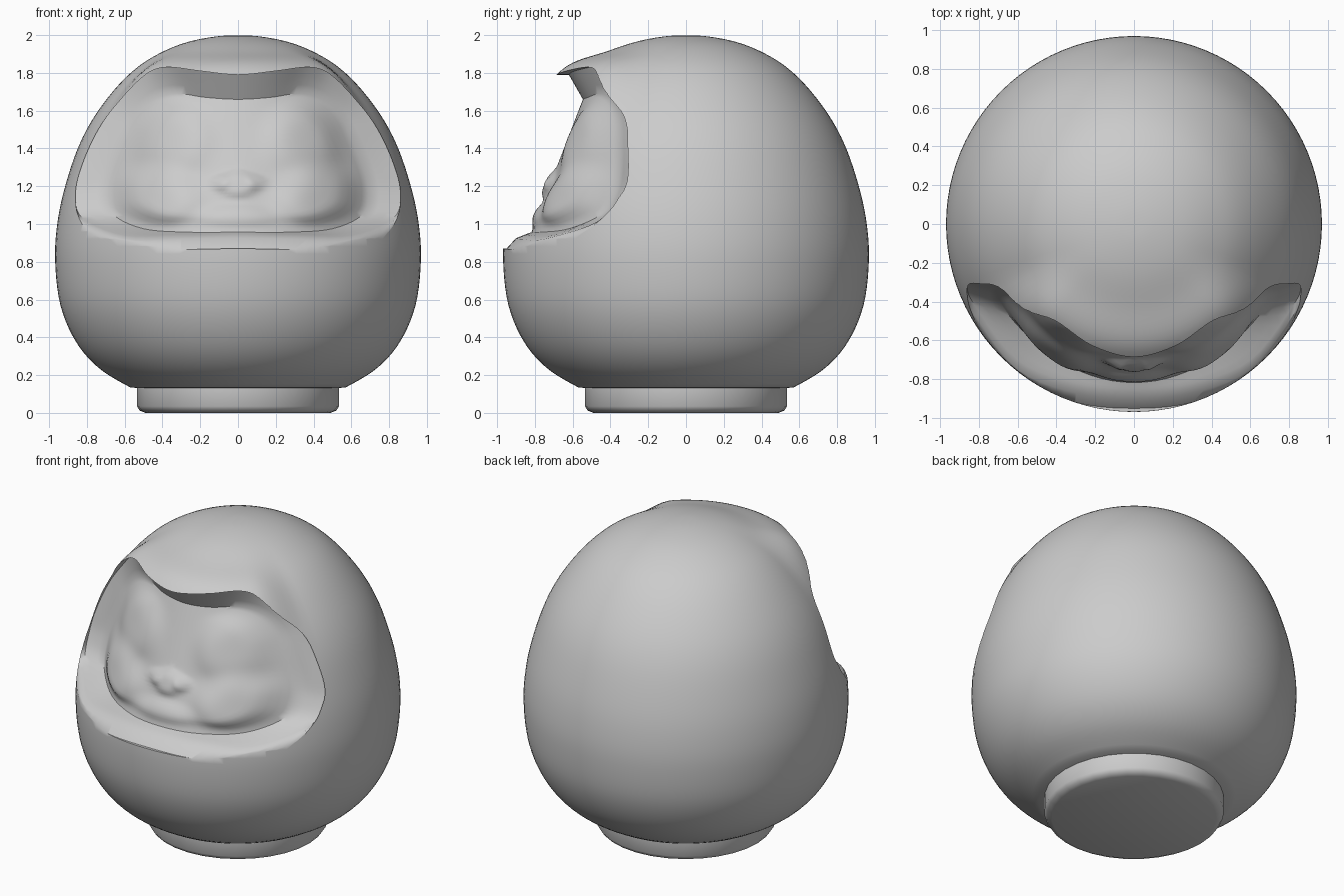
import bpy, bmesh, math
from mathutils import Vector

if "Cube" in bpy.data.objects:
    bpy.data.objects.remove(bpy.data.objects["Cube"])


def catmull(pts, n):
    """Smooth curve through pts[1]..pts[-2]."""
    pts = [Vector(p) for p in pts]
    out = []
    for a, b, c, d in zip(pts, pts[1:], pts[2:], pts[3:]):
        for i in range(n):
            t = i / n
            out.append(0.5 * (2 * b + (c - a) * t + (2 * a - 5 * b + 4 * c - d) * t * t
                              + (3 * b - a - 3 * c + d) * t ** 3))
    return out + [pts[-2]]


def loop(half, n):
    """Closed smooth loop from a half outline, mirrored over x = 0."""
    full = half + [(-p[0],) + p[1:] for p in half[-2:0:-1]]
    return catmull([full[-1]] + full + full[:2], n)[:-1]


def smooth(a, b, v):
    t = min(1, max(0, (v - a) / (b - a)))
    return t * t * (3 - 2 * t)


def skin(name, rings, start, end):
    """Join rings of points with quads, closing both ends to a point."""
    bm = bmesh.new()
    rows = [[bm.verts.new(p) for p in r] for r in rings]
    n = len(rows[0])
    for r, s in zip(rows, rows[1:]):
        for i in range(n):
            bm.faces.new((r[i], r[(i + 1) % n], s[(i + 1) % n], s[i]))
    for row, tip in ((rows[0], start), (rows[-1], end)):
        v = bm.verts.new(tip)
        for i in range(n):
            bm.faces.new((v, row[i], row[(i + 1) % n]))
    bmesh.ops.recalc_face_normals(bm, faces=bm.faces)
    me = bpy.data.meshes.new(name)
    bm.to_mesh(me)
    bm.free()
    ob = bpy.data.objects.new(name, me)
    bpy.context.collection.objects.link(ob)
    return ob


def lathe(name, profile, segs, shape=lambda p: p):
    rings = [[shape(Vector((r * math.cos(2 * math.pi * i / segs),
                            r * math.sin(2 * math.pi * i / segs), z)))
              for i in range(segs)] for r, z in profile]
    return skin(name, rings, (0, 0, profile[0][1]), (0, 0, profile[-1][1]))


def finish(ob, angle):
    bpy.ops.object.select_all(action='DESELECT')
    ob.select_set(True)
    bpy.context.view_layer.objects.active = ob
    for m in list(ob.modifiers):
        bpy.ops.object.modifier_apply(modifier=m.name)
    bpy.ops.object.shade_smooth_by_angle(angle=math.radians(angle))


# Round body, with the brow pushed up at the front
def brow(p):
    r = math.hypot(p.x, p.y)
    lift = 0.12 * math.exp(-((r - 0.72) / 0.2) ** 2)
    p.z += lift * smooth(0.35, 0.75, -p.y / r) * smooth(1.2, 1.5, p.z)
    return p


profile = catmull([(-0.25, 1.965), (0, 2.0), (0.25, 1.968), (0.45, 1.885), (0.6, 1.77),
                   (0.74, 1.6), (0.84, 1.42), (0.915, 1.2), (0.957, 1.0), (0.968, 0.8),
                   (0.94, 0.57), (0.86, 0.38), (0.74, 0.24), (0.57, 0.135), (0.4, 0.06)], 5)[1:]
body = lathe("body", [tuple(p) for p in profile] + [(0.45, 0.125)], 96, brow)


# Face relief: a sloped, curved sheet with eyes, cheeks, nose and mouth
BUMPS = [(0.36, 1.45, 0.21, 0.19, 0.045), (0.45, 1.13, 0.24, 0.16, 0.065),
         (0, 1.21, 0.10, 0.07, 0.03), (0.1, 1.22, 0.05, 0.04, 0.015),
         (0, 1.03, 0.2, 0.07, 0.025)]


def face_y(x, z, fade=0):
    y = -0.82 + 0.386 * (z - 0.95) + 0.76 * x * x
    for bx, bz, rx, rz, h in BUMPS:
        d = ((abs(x) - bx) / rx) ** 2 + ((z - bz) / rz) ** 2
        y -= fade * h * math.exp(-d * d)
    return y


# Opening: outer rim (x, y, z) and inner rim (x, z), right half only
outer = loop([(0, -0.62, 1.79), (0.2, -0.59, 1.81), (0.38, -0.48, 1.83), (0.49, -0.39, 1.79),
              (0.62, -0.31, 1.66), (0.74, -0.28, 1.5), (0.83, -0.29, 1.3), (0.86, -0.32, 1.15),
              (0.82, -0.42, 1.03), (0.6, -0.7, 0.94), (0.3, -0.82, 0.94), (0, -0.85, 0.945)], 5)
inner = [Vector((x, face_y(x, z), z)) for x, z in loop(
    [(0, 1.66), (0.17, 1.67), (0.33, 1.69), (0.46, 1.65), (0.55, 1.56), (0.6, 1.45),
     (0.67, 1.28), (0.69, 1.16), (0.66, 1.05), (0.5, 0.975), (0.27, 0.957), (0, 0.957)], 5)]

rings = []
for k in range(1, 21):
    s = k / 20
    ring = []
    for p in inner:
        x, z = p.x * s, 1.3 + (p.z - 1.3) * s
        ring.append(Vector((x, face_y(x, z, 1 - smooth(0.75, 1, s)), z)))
    rings.append(ring)
for t in (0.33, 0.67, 1):
    rings.append([a.lerp(b, t) for a, b in zip(inner, outer)])
# Rounded lower lip, then straight out past the body
for dy, dz in ((-0.05, -0.02), (-0.1, -0.075)):
    rings.append([p + Vector((0, dy, dz * smooth(1.2, 0.98, p.z))) for p in outer])
rings.append([Vector((p.x, -1.4, p.z)) for p in rings[-1]])
cutter = skin("face_cutter", rings, (0, face_y(0, 1.3, 1), 1.3), (0, -1.4, 1.3))
cutter.hide_render = True

cut = body.modifiers.new("face_recess", 'BOOLEAN')
cut.operation = 'DIFFERENCE'
cut.solver = 'EXACT'
cut.object = cutter
finish(body, 42)
bpy.data.objects.remove(cutter)

# Foot disc
base = lathe("base", [(0.49, 0), (0.52, 0.012), (0.535, 0.035), (0.535, 0.14)], 32)
finish(base, 40)
